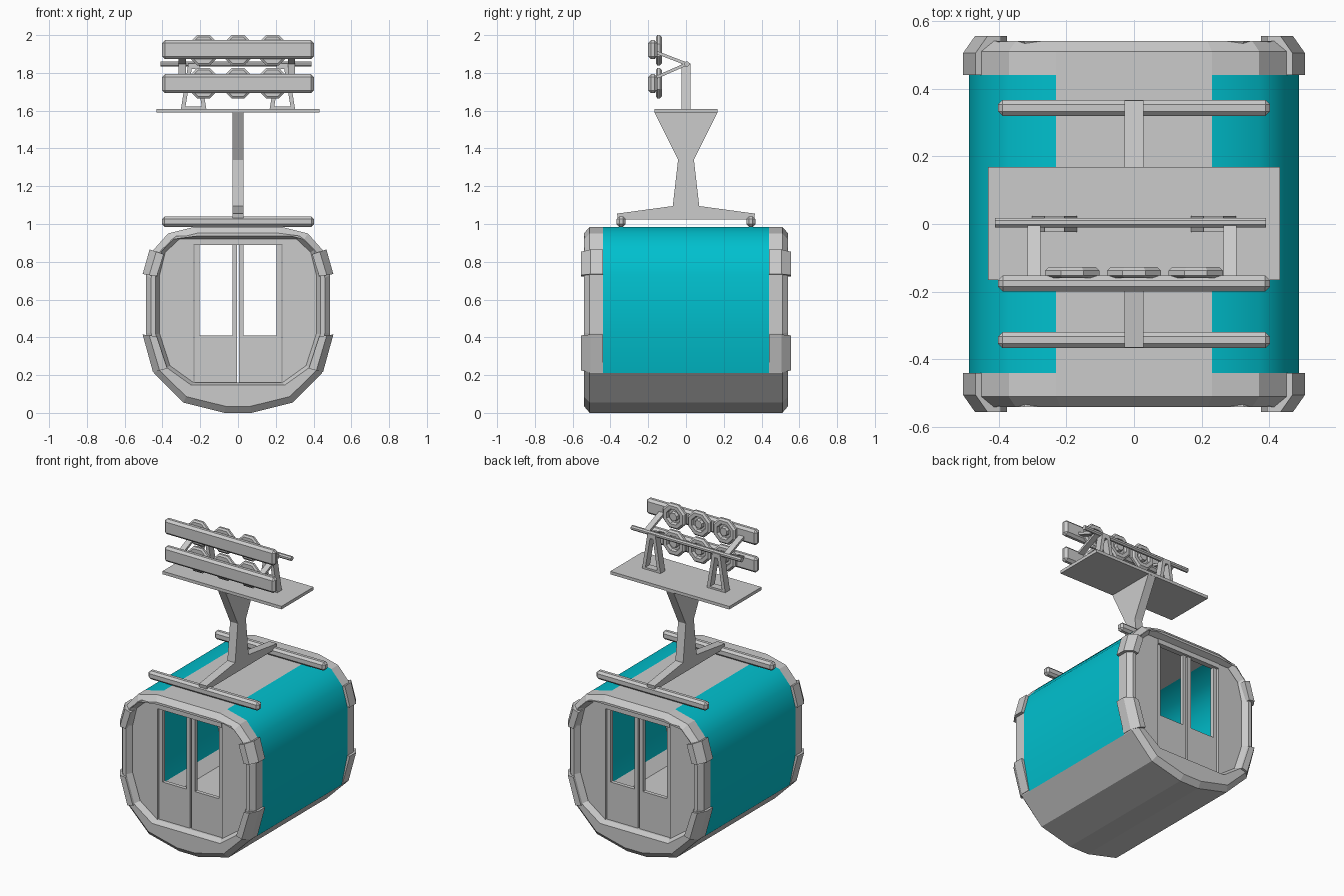
import bpy, bmesh
from math import radians, sin, cos, pi
from mathutils import Vector

if "Cube" in bpy.data.objects:
    bpy.data.objects.remove(bpy.data.objects["Cube"])


def loft(name, loops, cyclic=False, mat=None):
    """Skin equal-length closed loops; cap the ends unless cyclic."""
    bm = bmesh.new()
    rows = [[bm.verts.new(p) for p in l] for l in loops]
    n = len(rows[0])
    pairs = list(zip(rows, rows[1:])) + ([(rows[-1], rows[0])] if cyclic else [])
    for a, b in pairs:
        for i in range(n):
            j = (i + 1) % n
            bm.faces.new((a[i], a[j], b[j], b[i]))
    if not cyclic:
        bm.faces.new(rows[0][::-1])
        bm.faces.new(rows[-1])
    bmesh.ops.recalc_face_normals(bm, faces=bm.faces)
    me = bpy.data.meshes.new(name)
    bm.to_mesh(me)
    bm.free()
    ob = bpy.data.objects.new(name, me)
    bpy.context.collection.objects.link(ob)
    if mat:
        me.materials.append(mat)
    return ob


def prism_y(name, pts, y0, y1, mat=None):
    return loft(name, [[(x, y, z) for x, z in pts] for y in (y0, y1)], mat=mat)


def prism_x(name, pts, x0, x1):
    return loft(name, [[(x, y, z) for y, z in pts] for x in (x0, x1)])


def box(name, x0, x1, y0, y1, z0, z1):
    return prism_y(name, [(x0, z0), (x1, z0), (x1, z1), (x0, z1)], y0, y1)


def bevel(ob, width):
    m = ob.modifiers.new("chamfer", 'BEVEL')
    m.width = width
    m.segments = 1
    return ob


def mirror_loop(half):
    return half + [(-x, z) for x, z in reversed(half)]


def scaled(pts, sx, sz):
    return [(x * sx, 0.5 + (z - 0.5) * sz) for x, z in pts]


def at_y(pts, y):
    return [(x, y, z) for x, z in pts]


teal = bpy.data.materials.new("teal")
teal.diffuse_color = (0.0, 0.53, 0.62, 1)
teal.use_nodes = True
teal.node_tree.nodes["Principled BSDF"].inputs["Base Color"].default_value = teal.diffuse_color

# Cabin cross-section, right half, from bottom to top
half = [(0.07, 0.0), (0.29, 0.055), (0.445, 0.21), (0.487, 0.42),
        (0.487, 0.73), (0.45, 0.86), (0.37, 0.95), (0.23, 0.985)]
inner_half = [(0.07, 0.16), (0.235, 0.16), (0.36, 0.25), (0.415, 0.42),
              (0.415, 0.73), (0.385, 0.85), (0.31, 0.92), (0.2, 0.92)]
outer, inner = mirror_loop(half), mirror_loop(inner_half)


# Thin hull shells: underside, roof strip and the two teal sides
def shell(name, pts, y, mat=None):
    return prism_y(name, pts + scaled(pts, 0.96, 0.96)[::-1], -y, y, mat)


low = half[:3]
shell("underside", [(-x, z) for x, z in reversed(low)] + low, 0.44)
shell("roof_strip", [half[-1], (-0.23, 0.985)], 0.44)
for s, side in ((1, "right"), (-1, "left")):
    ob = shell(side + "_hull", [(s * x, z) for x, z in half[2:]], 0.44, teal)
    ob.data.shade_smooth()
    ob.data.set_sharp_from_angle(angle=radians(45))
box("floor", -0.37, 0.37, -0.48, 0.48, 0.14, 0.16)

for e, end in ((-1, "front"), (1, "back")):
    # Chamfered end frame
    loft(end + "_frame", [at_y(outer, e * 0.44), at_y(outer, e * 0.51),
                          at_y(scaled(outer, 0.945, 0.93), e * 0.54),
                          at_y(scaled(inner, 1.05, 1.04), e * 0.54),
                          at_y(inner, e * 0.505), at_y(inner, e * 0.44)], cyclic=True)
    # Lintel above the doors
    box(end + "_lintel", -0.235, 0.235, e * 0.47, e * 0.505, 0.89, 0.925)
    for s, side in ((1, "right"), (-1, "left")):
        tag = end + "_" + side
        # Fixed wall beside the door
        wall = [(0.235, 0.16)] + inner_half[2:7] + [(0.235, 0.92)]
        prism_y(tag + "_wall", [(s * x, z) for x, z in wall], e * 0.475, e * 0.5)
        # Door leaf: lower panel and two stiles around the window
        for part, x0, x1, z0, z1 in (("panel", 0.006, 0.23, 0.16, 0.41),
                                     ("inner_stile", 0.006, 0.03, 0.41, 0.89),
                                     ("outer_stile", 0.205, 0.23, 0.41, 0.89)):
            box(tag + "_door_" + part, s * x0, s * x1, e * 0.465, e * 0.49, z0, z1)
        # Corner bumpers wrapped round the frame edge
        for level, ends in (("lower", [(0.45, 0.215, 0.02), (0.505, 0.415, -0.01)]),
                            ("upper", [(0.505, 0.735, -0.012), (0.468, 0.865, -0.025)])):
            loops = []
            for x, z, dz in ends:
                sec = [(0, 0.44), (0, 0.505), (0.035, 0.555), (0.075, 0.555), (0.075, 0.44)]
                loops.append([(s * (x - d), e * y, z + dz * d / 0.075) for d, y in sec])
            loft(tag + "_" + level + "_bumper", loops)

# Roof bars under the hanger
for y, end in ((-0.343, "front"), (0.343, "back")):
    bevel(box(end + "_roof_bar", -0.402, 0.402, y - 0.024, y + 0.024, 0.985, 1.04), 0.014)

# Hanger arm and carriage plate
arm = [(0.36, 1.025), (0.365, 1.055), (0.07, 1.095), (0.042, 1.34), (0.168, 1.592)]
prism_x("hanger_arm", arm + [(-y, z) for y, z in reversed(arm)], -0.028, 0.028)
box("carriage_plate", -0.432, 0.432, -0.166, 0.168, 1.59, 1.61)

# A-shaped stands carrying the pivot shaft
for cx, side in ((-0.235, "left"), (0.235, "right")):
    for s, leg in ((-1, "a"), (1, "b")):
        prism_y(f"{side}_stand_leg_{leg}",
                [(cx + s * 0.067, 1.61), (cx + s * 0.045, 1.61),
                 (cx + s * 0.005, 1.85), (cx + s * 0.028, 1.85)], -0.024, 0.024)
    box(side + "_stand_foot", cx - 0.062, cx + 0.062, -0.024, 0.024, 1.61, 1.622)
    box(side + "_stand_cap", cx - 0.029, cx + 0.029, -0.024, 0.024, 1.82, 1.85)

shaft = [(0.004 + 0.015 * cos(k * pi / 4 + pi / 8), 1.847 + 0.015 * sin(k * pi / 4 + pi / 8))
         for k in range(8)]
prism_x("pivot_shaft", shaft, -0.41, 0.39)


# Wheel: eight-sided turned profile with a recessed face and hub
def wheel(name, cx, cz):
    prof = [(0.004, -0.16), (0.075, -0.16), (0.087, -0.152), (0.087, -0.138),
            (0.075, -0.127), (0.052, -0.127), (0.046, -0.145),
            (0.032, -0.145), (0.026, -0.127), (0.004, -0.127)]
    loft(name, [[(cx + r * cos((k + 0.5) * pi / 4), y, cz + r * sin((k + 0.5) * pi / 4))
                 for k in range(8)] for r, y in prof])


# Upper and lower grip assemblies: beam, wheels and links to the shaft
for level, bz, wz, tip in (("upper", 1.923, 1.92, 1.91), ("lower", 1.743, 1.745, 1.775)):
    bevel(box(level + "_beam", -0.402, 0.402, -0.2, -0.152, bz - 0.05, bz + 0.05), 0.015)
    for i, x in enumerate((-0.183, 0, 0.183)):
        wheel(f"{level}_wheel_{i + 1}", x, wz)
    a, b = Vector((0.004, 1.847)), Vector((-0.16, tip))
    d = (b - a).normalized()
    n = Vector((-d.y, d.x)) * 0.008
    for x, side in ((-0.295, "left"), (0.284, "right")):
        prism_x(f"{level}_{side}_link", [a + n, b + n, b - n, a - n], x - 0.019, x + 0.019)
